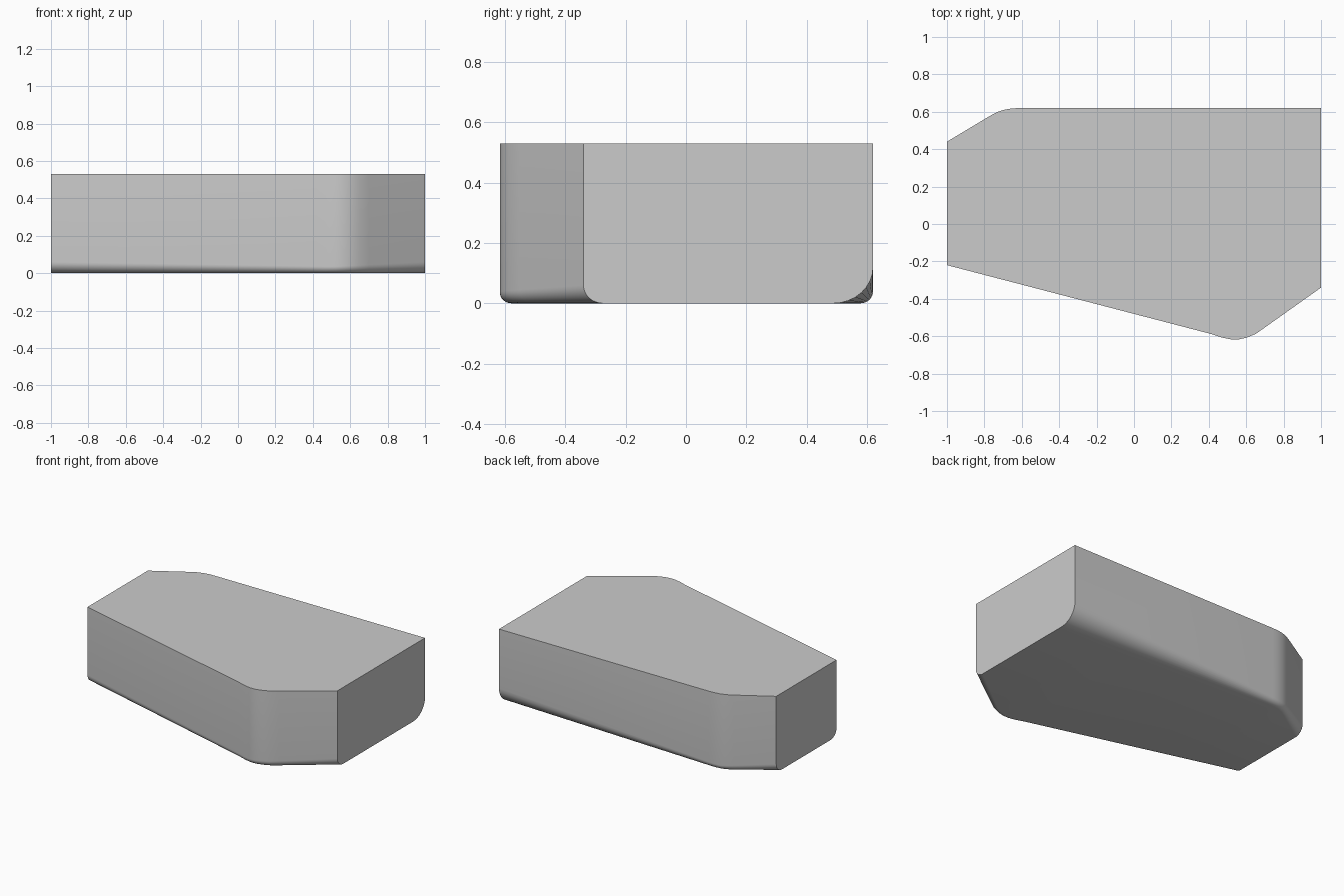
import bpy, bmesh, math

if "Cube" in bpy.data.objects:
    bpy.data.objects.remove(bpy.data.objects["Cube"])

HEIGHT = 0.53
STEPS = 8

# Plan outline as front and back edges (x, y)
front = [(-1, -.22), (.42, -.59), (.47, -.607), (.52, -.617), (.56, -.617),
         (.60, -.608), (.65, -.588), (.70, -.553), (1, -.34)]
back = [(-1, .44), (-.77, .578), (-.73, .599), (-.69, .612), (-.65, .618), (-.61, .62), (1, .62)]
# Bottom rounding size along each edge (x, radius)
front_round = [(-1, .06), (.5, .035), (1, .06)]
back_round = [(-1, .06), (-.69, .035), (1, .12)]


def sample(points, x):
    for (x0, v0), (x1, v1) in zip(points, points[1:]):
        if x <= x1:
            return v0 + (v1 - v0) * (x - x0) / (x1 - x0)
    return points[-1][1]


def rounded_side(y, r, inward):
    """Bottom rounding from the wall down to the underside."""
    angles = [i / STEPS * math.pi / 2 for i in range(STEPS + 1)]
    return [(y + inward * r * 1.1 * (1 - math.cos(a)), r * (1 - math.sin(a))) for a in angles]


# Loft cross-sections along x
bm = bmesh.new()
stations = sorted({p[0] for p in front + back})
rings = []
for x in stations:
    yf, yb = sample(front, x), sample(back, x)
    section = [(yf, HEIGHT)] + rounded_side(yf, sample(front_round, x), 1)
    section += rounded_side(yb, sample(back_round, x), -1)[::-1] + [(yb, HEIGHT)]
    rings.append([bm.verts.new((x, y, z)) for y, z in section])
n = len(rings[0])
for a, b in zip(rings, rings[1:]):
    for i in range(n - 1):
        bm.faces.new((a[i], a[i + 1], b[i + 1], b[i]))

# Flat ends and top
bm.faces.new(rings[0])
bm.faces.new(rings[-1])
bm.faces.new([r[0] for r in rings] + [r[-1] for r in reversed(rings)])
bmesh.ops.recalc_face_normals(bm, faces=bm.faces)

mesh = bpy.data.meshes.new("rounded_block")
bm.to_mesh(mesh)
bm.free()
block = bpy.data.objects.new("rounded_block", mesh)
bpy.context.collection.objects.link(block)
bpy.context.view_layer.objects.active = block
block.select_set(True)
bpy.ops.object.shade_smooth_by_angle(angle=math.radians(30))
